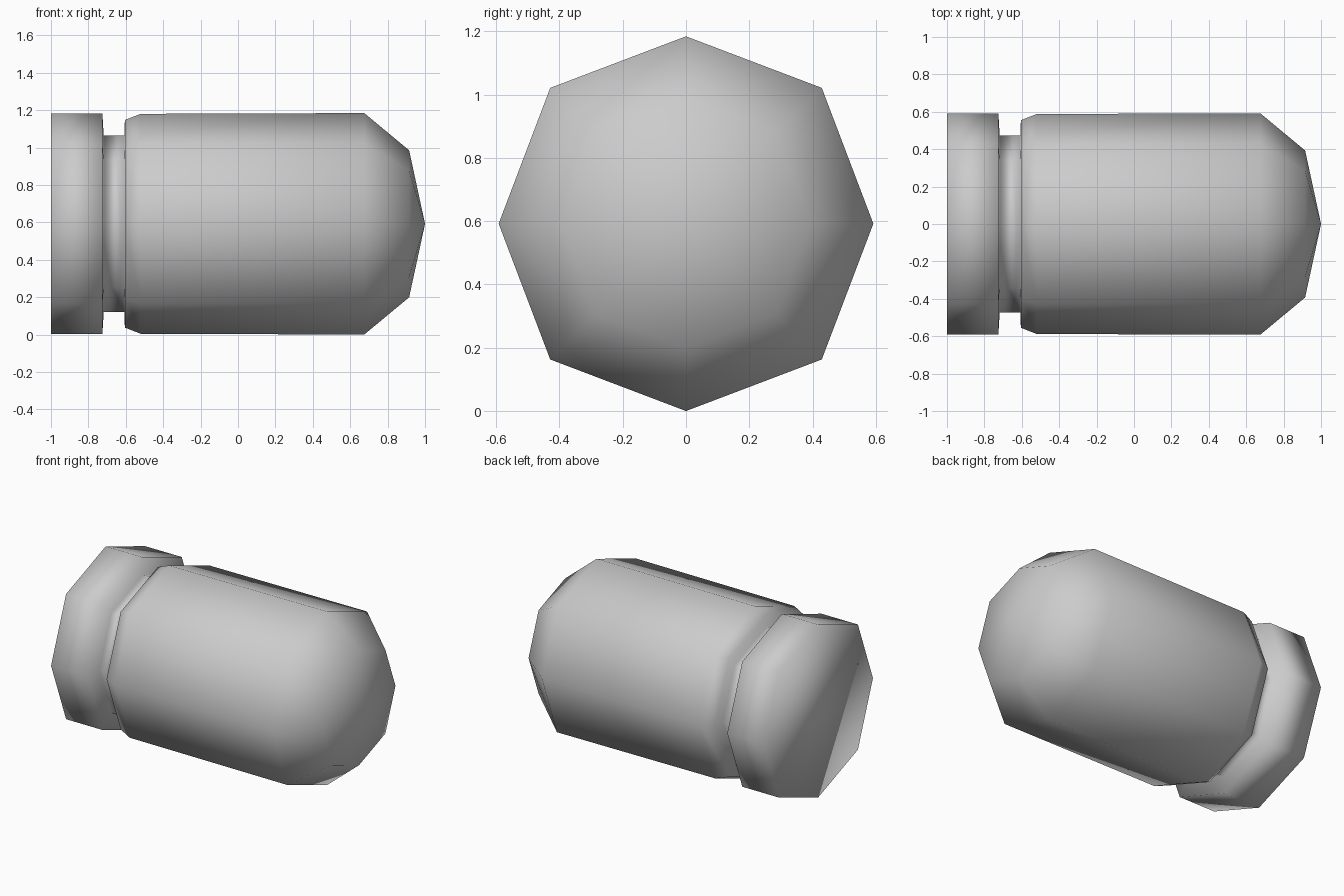
import bpy
import bmesh
from math import cos, sin, pi

cube = bpy.data.objects.get("Cube")
if cube:
    bpy.data.objects.remove(cube, do_unlink=True)

# One plain grey colour
GREY = (0.6, 0.6, 0.6, 1)
grey = bpy.data.materials.new("light grey")
grey.diffuse_color = GREY
grey.use_nodes = True
grey.node_tree.nodes["Principled BSDF"].inputs["Base Color"].default_value = GREY

SIDES = 8
AXIS_Z = 0.592


def turned_part(name, profile):
    """Eight-sided solid around the x axis; the diagonal corners sit slightly wider."""
    bm = bmesh.new()
    rings = []
    for x, r in profile:
        if r == 0:
            rings.append([bm.verts.new((x, 0, AXIS_Z))])
            continue
        ring = []
        for i in range(SIDES):
            a = 2 * pi * i / SIDES
            rr = r * (1.025 if i % 2 else 1)
            ring.append(bm.verts.new((x, rr * cos(a), AXIS_Z + rr * sin(a))))
        rings.append(ring)
    for a, b in zip(rings, rings[1:]):
        for i in range(SIDES):
            j = (i + 1) % SIDES
            if len(b) == 1:
                bm.faces.new((a[i], a[j], b[0]))
            else:
                bm.faces.new((a[i], a[j], b[j], b[i]))
    bm.faces.new(rings[0])
    bmesh.ops.recalc_face_normals(bm, faces=bm.faces)
    for f in bm.faces:
        f.smooth = True
    mesh = bpy.data.meshes.new(name)
    bm.to_mesh(mesh)
    bm.free()
    mesh.materials.append(grey)
    obj = bpy.data.objects.new(name, mesh)
    bpy.context.collection.objects.link(obj)
    return obj


# Rim, groove, chamfered barrel and blunt nose in one continuous skin
turned_part("rounded_plug", [
    (-1.0, 0.59), (-0.725, 0.59), (-0.718, 0.472), (-0.608, 0.472),
    (-0.605, 0.555), (-0.52, 0.588), (0.675, 0.592), (0.915, 0.393), (1.0, 0),
])
